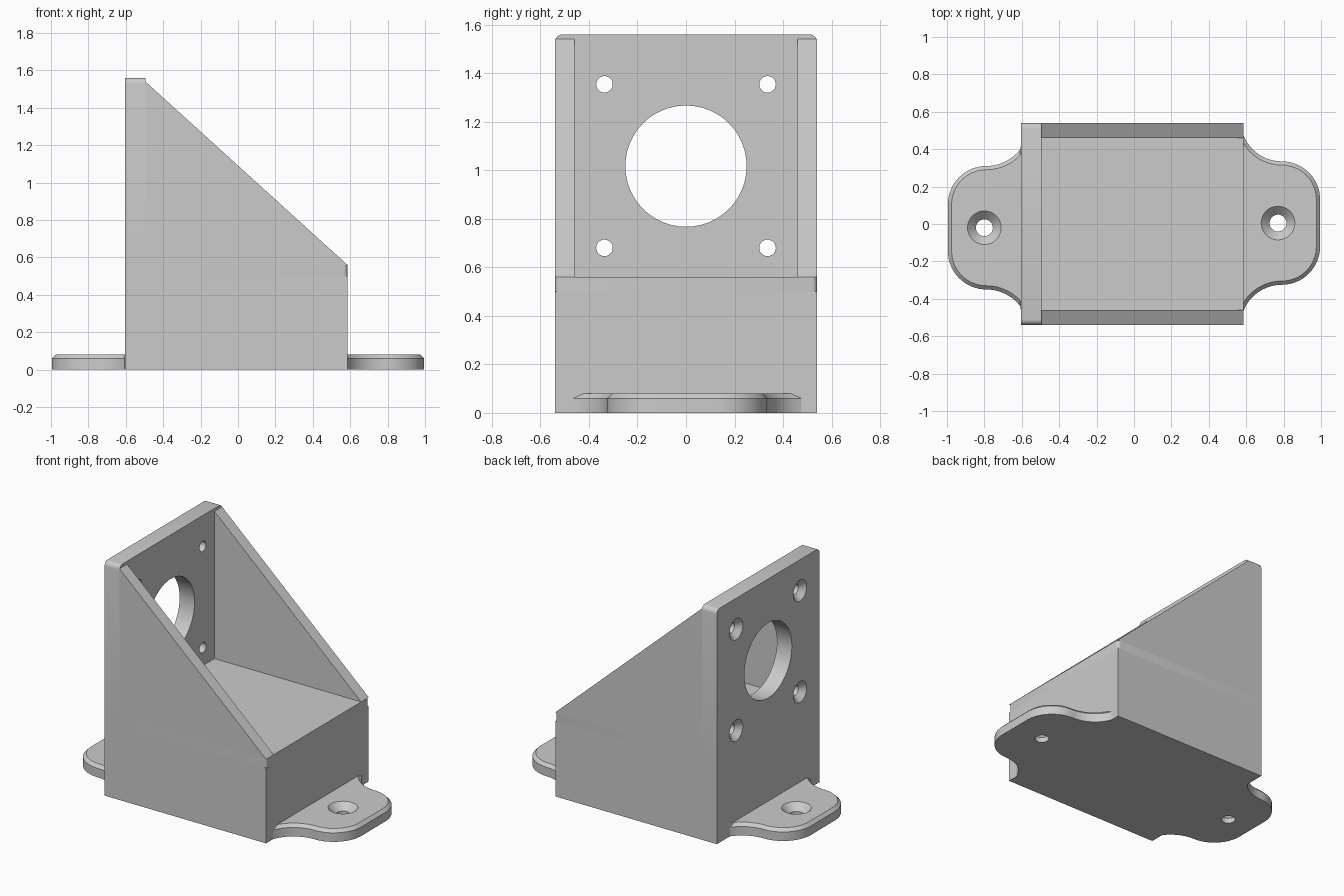
import bpy, bmesh, math
from mathutils import Matrix, Vector

cube = bpy.data.objects.get("Cube")
if cube:
    bpy.data.objects.remove(cube, do_unlink=True)

grey = bpy.data.materials.new("plain grey")
grey.use_nodes = True
grey.diffuse_color = (0.6, 0.6, 0.6, 1)
grey.node_tree.nodes["Principled BSDF"].inputs["Base Color"].default_value = (0.6, 0.6, 0.6, 1)

X0, X1, XP = -0.605, 0.585, -0.495     # body ends, plate inner face
W, WI = 0.54, 0.46                     # outer and inner half widths
SPLIT, FLOOR, TOP = 0.5, 0.56, 1.56


def finish(bm, name):
    bmesh.ops.recalc_face_normals(bm, faces=bm.faces)
    mesh = bpy.data.meshes.new(name)
    bm.to_mesh(mesh)
    bm.free()
    mesh.materials.append(grey)
    obj = bpy.data.objects.new(name, mesh)
    bpy.context.collection.objects.link(obj)
    return obj


def loft(name, rings, matrix=Matrix()):
    """Skin equal-length rings of points and cap both ends."""
    bm = bmesh.new()
    loops = [[bm.verts.new(matrix @ Vector(p)) for p in ring] for ring in rings]
    n = len(loops[0])
    for a, b in zip(loops, loops[1:]):
        for i in range(n):
            j = (i + 1) % n
            bm.faces.new((a[i], a[j], b[j], b[i]))
    bm.faces.new(loops[0])
    bm.faces.new(loops[-1])
    return finish(bm, name)


def box(name, x0, x1, y0, y1, z0, z1):
    return loft(name, [[(x0, y0, z), (x1, y0, z), (x1, y1, z), (x0, y1, z)] for z in (z0, z1)])


def round_edges(obj, test, size, segments=4):
    bm = bmesh.new()
    bm.from_mesh(obj.data)
    edges = [e for e in bm.edges if all(test(v.co) for v in e.verts)]
    bmesh.ops.bevel(bm, geom=edges, offset=size, segments=segments, profile=0.5, affect="EDGES")
    bm.to_mesh(obj.data)
    bm.free()


def drill(obj, profile, matrix):
    """Cut a turned profile of (radius, height) pairs out of an object."""
    angles = [math.tau * i / 48 for i in range(48)]
    cutter = loft("hole_cutter", [[(r * math.cos(a), r * math.sin(a), h) for a in angles]
                                  for r, h in profile], matrix)
    cutter.hide_render = True
    mod = obj.modifiers.new("hole", "BOOLEAN")
    mod.operation, mod.solver, mod.object = "DIFFERENCE", "EXACT", cutter
    bpy.context.view_layer.objects.active = obj
    bpy.ops.object.modifier_apply(modifier=mod.name)
    bpy.data.objects.remove(cutter, do_unlink=True)


def smooth(obj):
    bpy.ops.object.select_all(action="DESELECT")
    obj.select_set(True)
    bpy.context.view_layer.objects.active = obj
    bpy.ops.object.shade_smooth_by_angle(angle=math.radians(25))


# Solid base block and the slightly rounded floor slab on it
box("base_block", X0, X1, -W, W, 0, SPLIT)
slab = box("floor_slab", X0, X1, -W, W, SPLIT, FLOOR)
for side in (-1, 1):
    round_edges(slab, lambda v: v.x > X1 - 0.001 and v.y * side > W - 0.001, 0.02)
smooth(slab)

# Upright mounting plate with a large bore and four countersunk holes
plate = box("mounting_plate", X0, XP, -W, W, FLOOR, TOP)
for side in (-1, 1):
    round_edges(plate, lambda v: v.z > TOP - 0.001 and v.y * side > W - 0.001, 0.03)
CZ = 1.017
outward = Matrix.Rotation(-math.pi / 2, 4, "Y")
drill(plate, [(0.25, -0.2), (0.25, 0.2)], Matrix.Translation((X0, 0, CZ)) @ outward)
for y in (-0.336, 0.336):
    for z in (CZ - 0.337, CZ + 0.337):
        drill(plate, [(0.034, -0.2), (0.034, -0.036), (0.08, 0.01)],
              Matrix.Translation((X0, y, z)) @ outward)
smooth(plate)

# Sloping side gussets
for name, side in (("left_gusset", 1), ("right_gusset", -1)):
    tri = [(XP, FLOOR), (X1, FLOOR), (XP, TOP - 0.02)]
    loft(name, [[(x, side * y, z) for x, z in tri] for y in (WI, W)])


def tab_outline(sign, cy, inset, root):
    """Rounded tab outline with hollow fillets that flare into the block."""
    convex, concave = 0.205 - inset, root + inset
    cx = 0.79
    half = []
    start = math.asin((cx - X1) / concave)
    for i in range(13):
        a = start * (1 - i / 12)
        half.append((cx - concave * math.sin(a), 0.33 + root - concave * math.cos(a)))
    for i in range(1, 17):
        a = math.pi / 2 * (1 - i / 16)
        half.append((cx + convex * math.cos(a), 0.125 + convex * math.sin(a)))
    pts = half + [(x, -y) for x, y in reversed(half)]
    return [(sign * x, y + cy) for x, y in pts]


# Screw tabs with chamfered rims and countersunk holes
for name, sign, cy, hx, root in (("left_tab", 1, 0.005, 0.77, 0.22),
                                 ("right_tab", -1, -0.02, -0.8, 0.23)):
    tab = loft(name, [[(x, y, z) for x, y in tab_outline(sign, cy, inset, root)]
                      for z, inset in ((0, 0), (0.06, 0), (0.08, 0.02))])
    drill(tab, [(0.045, -0.1), (0.045, 0.035), (0.1, 0.09)], Matrix.Translation((hx, cy, 0)))
    # Slide the root edge flush with the block end
    for v in tab.data.vertices:
        if abs(v.co.x) < 0.606 and sign < 0:
            v.co.x = X0
    smooth(tab)
